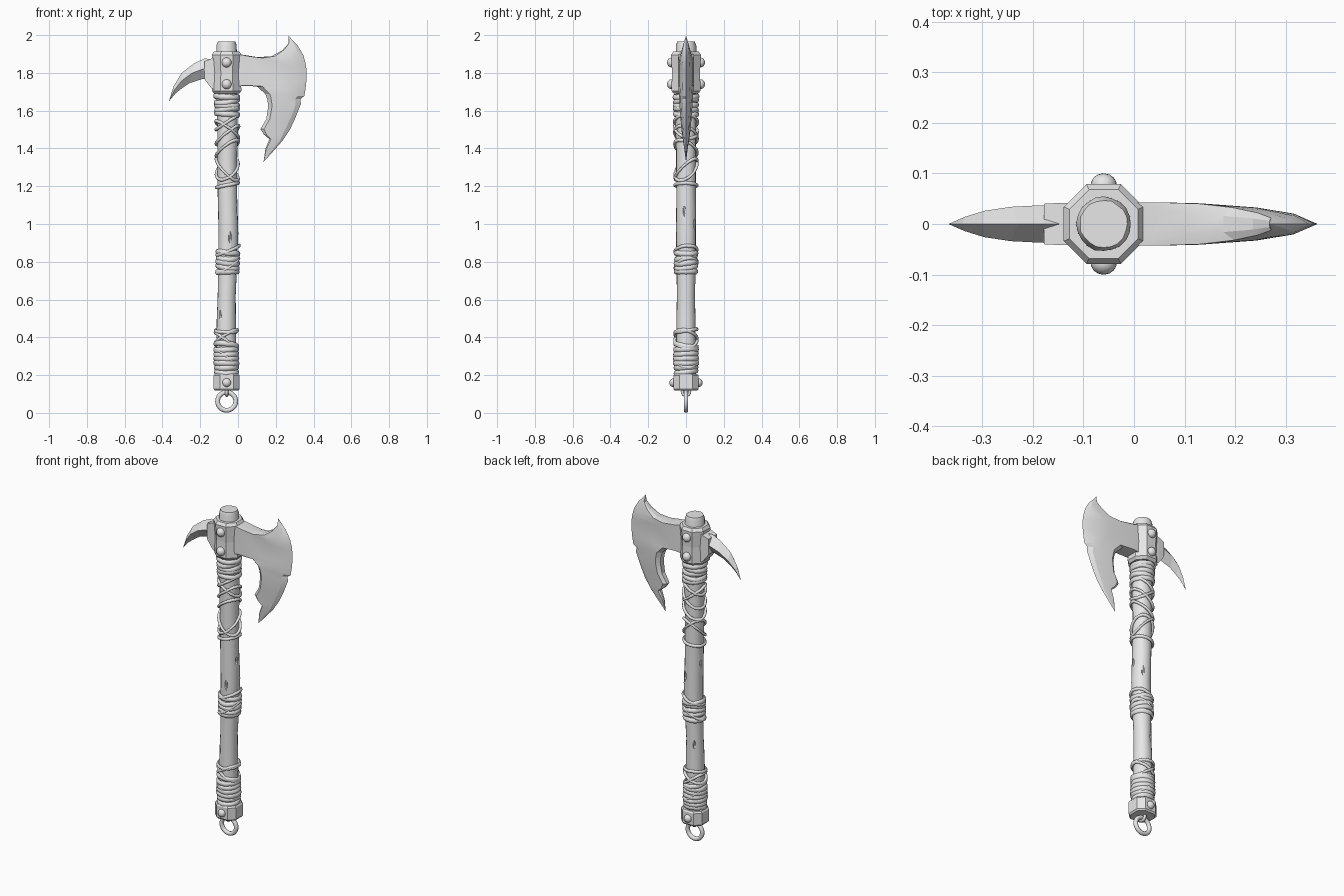
import bpy, bmesh, math, random
from mathutils import Vector

if "Cube" in bpy.data.objects:
    bpy.data.objects.remove(bpy.data.objects["Cube"])

random.seed(4)
CX = -0.06  # axis of the haft

grey = bpy.data.materials.new("plain_grey")
grey.diffuse_color = (0.8, 0.8, 0.8, 1)
grey.use_nodes = True
grey.node_tree.nodes["Principled BSDF"].inputs["Base Color"].default_value = grey.diffuse_color


def finish(name, bm, smooth=None):
    bmesh.ops.remove_doubles(bm, verts=bm.verts, dist=0.0004)
    bmesh.ops.recalc_face_normals(bm, faces=bm.faces)
    me = bpy.data.meshes.new(name)
    bm.to_mesh(me)
    bm.free()
    me.materials.append(grey)
    ob = bpy.data.objects.new(name, me)
    bpy.context.collection.objects.link(ob)
    if smooth:
        bpy.ops.object.select_all(action='DESELECT')
        bpy.context.view_layer.objects.active = ob
        ob.select_set(True)
        bpy.ops.object.shade_smooth_by_angle(angle=math.radians(smooth))
    return ob


def loft(name, rings, closed=False, smooth=None):
    """Skin a list of equal-length point loops."""
    bm = bmesh.new()
    vs = [[bm.verts.new(p) for p in r] for r in rings]
    n = len(vs[0])
    pairs = list(zip(vs, vs[1:] + vs[:1])) if closed else list(zip(vs, vs[1:]))
    for a, b in pairs:
        for i in range(n):
            j = (i + 1) % n
            bm.faces.new((a[i], a[j], b[j], b[i]))
    if not closed:
        bm.faces.new(vs[0])
        bm.faces.new(vs[-1])
    return finish(name, bm, smooth)


def circle(x, z, r, n=20, rough=0.0):
    out = []
    for i in range(n):
        a = 2 * math.pi * i / n
        q = r + random.uniform(-rough, rough)
        out.append((x + q * math.cos(a), q * math.sin(a), z))
    return out


def octagon(z, hx, hy, cut):
    pts = [(hx, -hy + cut), (hx, hy - cut), (hx - cut, hy), (-hx + cut, hy),
           (-hx, hy - cut), (-hx, -hy + cut), (-hx + cut, -hy), (hx - cut, -hy)]
    return [(CX + x, y, z) for x, y in pts]


# Haft: slightly crooked wooden pole (z, axis x, radius)
HAFT = [(0.13, -0.06, 0.052), (0.3, -0.062, 0.053), (0.5, -0.062, 0.051),
        (0.62, -0.06, 0.048), (0.78, -0.055, 0.051), (0.95, -0.051, 0.053),
        (1.15, -0.056, 0.052), (1.35, -0.057, 0.052), (1.5, -0.056, 0.054),
        (1.7, -0.06, 0.055), (1.945, -0.06, 0.054), (1.965, -0.06, 0.047)]


def axis(z):
    for (z0, x0, r0), (z1, x1, r1) in zip(HAFT, HAFT[1:]):
        if z <= z1:
            t = max(0, (z - z0) / (z1 - z0))
            return x0 + t * (x1 - x0), r0 + t * (r1 - r0)
    return CX, 0.05


haft = loft("haft", [circle(x, z, r, 20, 0.0012) for z, x, r in HAFT], smooth=40)

# Gouges chipped out of the wood (angle, z, length)
bm = bmesh.new()
for ang, z, length in [(-80, 0.93, 0.035), (-10, 1.07, 0.03), (-130, 0.52, 0.03),
                       (60, 1.0, 0.035), (170, 1.08, 0.03), (120, 0.6, 0.03)]:
    x, r = axis(z)
    a = math.radians(ang)
    got = bmesh.ops.create_icosphere(bm, subdivisions=1, radius=1)["verts"]
    for v in got:
        v.co = Vector((x + r * math.cos(a) + v.co.x * 0.009,
                       r * math.sin(a) + v.co.y * 0.009, z + v.co.z * length))
cutter = finish("gouge_cutter", bm)
cutter.hide_render = True
cutter.hide_viewport = True
mod = haft.modifiers.new("gouges", 'BOOLEAN')
mod.operation = 'DIFFERENCE'
mod.object = cutter


# Leather wraps: flattened cord loops, optionally tilted round the haft
def cord(name, z0, tilt=0.0, phase=0.0, half=0.014, depth=0.009, lift=0.004):
    rings = []
    for i in range(28):
        a = 2 * math.pi * i / 28
        z = z0 + tilt * math.cos(a - math.radians(phase)) + random.uniform(-.0015, .0015)
        x, r = axis(z)
        ring = []
        for k in range(8):
            b = 2 * math.pi * k / 8
            q = r + lift + depth * math.cos(b)
            ring.append((x + q * math.cos(a), q * math.sin(a), z + half * math.sin(b)))
        rings.append(ring)
    loft(name, rings, closed=True, smooth=50)


def band(name, z0, z1, count, lift):
    for i in range(count):
        z = z0 + (z1 - z0) * (i + 0.5) / count
        cord(name, z, random.uniform(-0.012, 0.012), random.uniform(-180, 180),
             0.0145, 0.009, lift + random.uniform(-0.002, 0.002))


band("upper_wrap", 1.57, 1.685, 5, 0.006)
band("middle_wrap", 0.735, 0.86, 5, 0.004)
band("grip_wrap", 0.205, 0.37, 7, 0.006)
for z, tilt, phase in [(1.205, 0.012, 0), (1.29, 0.06, 150), (1.29, 0.055, 60),
                       (1.40, 0.045, -30), (1.47, 0.05, -20), (1.50, 0.045, 200),
                       (1.54, 0.04, 0), (0.385, 0.04, 180), (0.405, 0.035, -20),
                       (0.435, 0.008, 90), (0.86, 0.025, 10), (0.78, 0.04, 20),
                       (0.29, 0.05, 190)]:
    cord("crossed_cord", z, tilt, phase, 0.0095, 0.008, 0.007)

# Octagonal iron collar and butt cap with chamfered rims
loft("head_collar", [octagon(1.69, 0.066, 0.064, 0.038), octagon(1.705, 0.078, 0.077, 0.045),
                     octagon(1.80, 0.074, 0.074, 0.043), octagon(1.895, 0.079, 0.079, 0.045),
                     octagon(1.912, 0.068, 0.068, 0.039)])
loft("butt_cap", [octagon(0.118, 0.062, 0.06, 0.03), octagon(0.127, 0.069, 0.067, 0.033),
                  octagon(0.197, 0.069, 0.067, 0.033), octagon(0.206, 0.063, 0.061, 0.03)])

# Domed rivets on front and back
for z, y, r in [(1.855, 0.077, 0.026), (1.74, 0.077, 0.026), (0.16, 0.067, 0.023)]:
    for s in (-1, 1):
        bm = bmesh.new()
        bmesh.ops.create_uvsphere(bm, u_segments=14, v_segments=10, radius=r)
        for v in bm.verts:
            v.co = (CX + v.co.x, s * y + v.co.y * 0.9, z + v.co.z)
        finish("rivet", bm, 60)

# Hanging ring and its lug
rings = []
for i in range(28):
    a = 2 * math.pi * i / 28
    rings.append([(CX + (0.048 + 0.0125 * math.cos(b)) * math.cos(a), 0.0125 * math.sin(b),
                   0.0615 + (0.048 + 0.0125 * math.cos(b)) * math.sin(a))
                  for b in [2 * math.pi * k / 10 for k in range(10)]])
loft("hanging_ring", rings, closed=True, smooth=60)
rings = []
for i in range(16):
    a = 2 * math.pi * i / 16
    rings.append([(CX + 0.009 * math.sin(b), (0.02 + 0.008 * math.cos(b)) * math.cos(a),
                   0.112 + (0.02 + 0.008 * math.cos(b)) * math.sin(a))
                  for b in [2 * math.pi * k / 8 for k in range(8)]])
loft("ring_lug", rings, closed=True, smooth=60)

# Bearded blade: stations of (back edge x, z, cutting edge x, z, half thickness)
BLADE = [(.267, 1.998, .267, 1.998, 0), (.268, 1.957, .295, 1.965, .012),
         (.235, 1.92, .316, 1.945, .022), (.177, 1.888, .346, 1.894, .032),
         (.10, 1.883, .358, 1.85, .040), (.0, 1.90, .363, 1.815, .043),
         (.0, 1.73, .363, 1.765, .043), (.098, 1.73, .358, 1.72, .041),
         (.145, 1.688, .351, 1.677, .037), (.155, 1.66, .330, 1.662, .036),
         (.16, 1.624, .333, 1.635, .034), (.15, 1.556, .303, 1.56, .029),
         (.119, 1.503, .275, 1.50, .024), (.137, 1.474, .252, 1.465, .021),
         (.166, 1.45, .235, 1.44, .017), (.145, 1.397, .182, 1.38, .009),
         (.135, 1.328, .135, 1.328, 0)]
ROWS = [(0, 0.5), (0.12, 1), (0.55, 0.8), (0.84, 0.5), (1, 0)]  # across, thickness
rings = []
for x0, z0, x1, z1, t in BLADE:
    side = []
    for f, k in ROWS:
        k = 1 if f == 0 and x0 < 0.05 else k
        side.append((x0 + f * (x1 - x0), -t * k, z0 + f * (z1 - z0)))
    rings.append(side + [(x, -y, z) for x, y, z in reversed(side)])
bm = bmesh.new()
grid = [[bm.verts.new(p) for p in r] for r in rings]
for a, b in zip(grid, grid[1:]):
    for i in range(len(a)):
        j = (i + 1) % len(a)
        bm.faces.new((a[i], a[j], b[j], b[i]))
bmesh.ops.remove_doubles(bm, verts=bm.verts, dist=0.0004)
bmesh.ops.dissolve_degenerate(bm, edges=bm.edges, dist=0.0002)
finish("blade", bm, 18)

# Back spike: diamond sections (top x, z, bottom x, z, half width)
SPIKE = [(-.135, 1.872, -.135, 1.765, .038), (-.177, 1.876, -.19, 1.767, .037),
         (-.23, 1.852, -.256, 1.746, .034), (-.298, 1.80, -.295, 1.72, .026),
         (-.34, 1.73, -.33, 1.692, .014), (-.3665, 1.65, -.3655, 1.65, .0005)]
loft("back_spike", [[(a, 0, b), ((a + c) / 2, -w, (b + d) / 2), (c, 0, d),
                     ((a + c) / 2, w, (b + d) / 2)] for a, b, c, d, w in SPIKE])

# Socket blending the spike into the collar
loft("spike_socket", [[(x, -w, t), (x, -w, b), (x2, w, b), (x2, w, t)]
                      for x, x2, t, b, w in [(-.12, -.12, 1.885, 1.705, .042),
                                             (-.142, -.142, 1.875, 1.72, .042),
                                             (-.178, -.178, 1.862, 1.768, .040)]])
